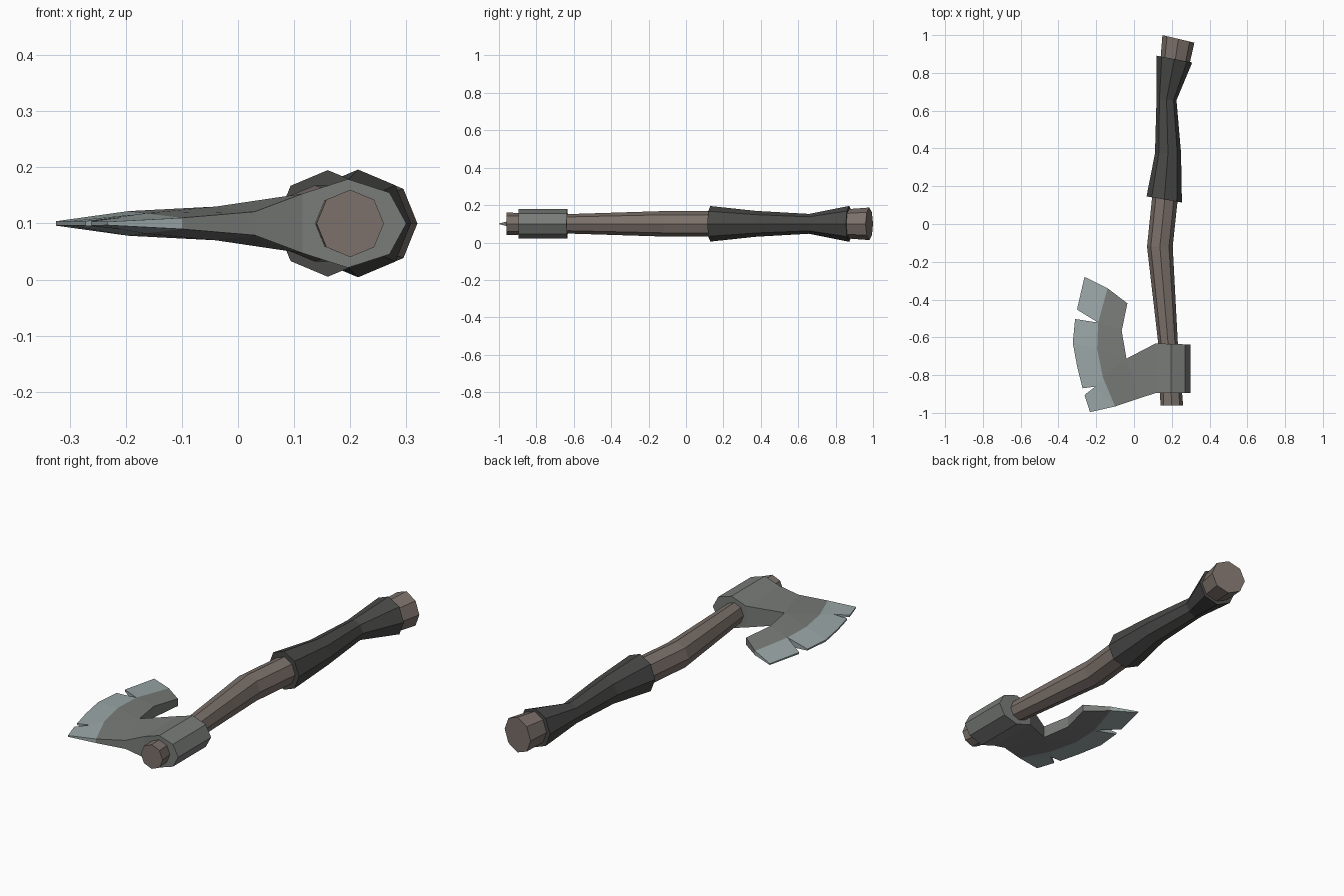
import bpy, bmesh, math
from mathutils import Vector

if "Cube" in bpy.data.objects:
    bpy.data.objects.remove(bpy.data.objects["Cube"])

Z = 0.1  # height of the symmetry plane


def material(name, rgb):
    m = bpy.data.materials.new(name)
    m.diffuse_color = (*rgb, 1)
    m.use_nodes = True
    m.node_tree.nodes["Principled BSDF"].inputs["Base Color"].default_value = m.diffuse_color
    return m


wood = material("wood", (0.20, 0.165, 0.145))
leather = material("leather", (0.065, 0.067, 0.063))
steel = material("steel", (0.19, 0.20, 0.19))
bright = material("bright_steel", (0.33, 0.39, 0.39))


def finish(bm, name, mats):
    bmesh.ops.remove_doubles(bm, verts=bm.verts, dist=0.0005)
    bmesh.ops.recalc_face_normals(bm, faces=bm.faces)
    mesh = bpy.data.meshes.new(name)
    bm.to_mesh(mesh)
    bm.free()
    for m in mats:
        mesh.materials.append(m)
    ob = bpy.data.objects.new(name, mesh)
    bpy.context.collection.objects.link(ob)
    return ob


def loft(name, rings, mat, sides=8):
    """Octagonal tube through rings of (x, y, radius, tilt)."""
    bm = bmesh.new()
    loops = []
    for x, y, r, tilt in rings:
        side = Vector((math.cos(tilt), math.sin(tilt), 0))
        c = Vector((x, y, Z))
        loops.append([bm.verts.new(c + side * r * math.cos(a) + Vector((0, 0, r * math.sin(a))))
                      for a in (2 * math.pi * i / sides for i in range(sides))])
    for a, b in zip(loops, loops[1:]):
        for i in range(sides):
            j = (i + 1) % sides
            bm.faces.new((a[i], a[j], b[j], b[i]))
    bm.faces.new(loops[0])
    bm.faces.new(loops[-1])
    return finish(bm, name, [mat])


# Wooden haft, running inside the grip to the pommel
loft("haft", [(0.20, -0.96, 0.06, 0), (0.18, -0.63, 0.052, 0), (0.137, -0.12, 0.068, 0),
              (0.163, 0.13, 0.068, -0.1), (0.18, 0.37, 0.055, 0), (0.172, 0.66, 0.042, -0.05),
              (0.217, 0.86, 0.078, -0.2), (0.235, 0.98, 0.087, -0.23)], wood)

# Leather grip
loft("grip", [(0.16, 0.13, 0.095, -0.17), (0.18, 0.375, 0.069, 0.02),
              (0.172, 0.658, 0.053, -0.05), (0.214, 0.873, 0.096, -0.19)], leather)

# Axe head: plan points with half thickness (x, y, h)
P = {
    # eye around the haft, low and high side
    "e0": (0.30, -0.895, 0), "f0": (0.30, -0.638, 0),
    "e1": (0.27, -0.895, 0.055), "f1": (0.27, -0.637, 0.055),
    "e2": (0.196, -0.895, 0.079), "f2": (0.196, -0.635, 0.079),
    "e3": (0.115, -0.895, 0.053), "f3": (0.115, -0.632, 0.053),
    # neck and inner curve
    "i0": (0.03, -0.922, 0.021), "i1": (-0.04, -0.713, 0.03),
    "i2": (-0.065, -0.565, 0.028), "i3": (-0.035, -0.42, 0.018),
    # start of the bevel
    "b0": (-0.10, -0.966, 0.010), "b1": (-0.165, -0.81, 0.018), "b2": (-0.195, -0.66, 0.022),
    "b3": (-0.19, -0.522, 0.021), "b4": (-0.14, -0.34, 0.011),
    # cutting edge with two notches
    "c0": (-0.233, -0.996, 0.003), "c1": (-0.262, -0.905, 0.004), "n0": (-0.205, -0.861, 0.011),
    "c2": (-0.272, -0.87, 0.004), "c3": (-0.30, -0.76, 0.004), "c4": (-0.324, -0.63, 0.004),
    "c5": (-0.312, -0.503, 0.004), "c6": (-0.302, -0.453, 0.004), "c7": (-0.262, -0.28, 0.003),
}
BODY = ["e0 e1 f1 f0", "e1 e2 f2 f1", "e2 e3 f3 f2", "e3 i0 i1 f3", "i0 b0 b1 i1",
        "i1 b1 b2", "i1 b2 b3 i2", "i2 b3 b4 i3"]
EDGE = ["b0 c0 c1 n0", "b0 n0 b1", "b1 n0 c2 c3", "b1 c3 c4 b2", "b2 c4 c5 b3", "b3 c6 c7 b4"]

bm = bmesh.new()
up = {k: bm.verts.new((x, y, Z + h)) for k, (x, y, h) in P.items()}
# Points without thickness share one vertex on the symmetry plane
down = {k: bm.verts.new((x, y, Z - h)) if h else up[k] for k, (x, y, h) in P.items()}
outline = {}
for faces, idx in ((BODY, 0), (EDGE, 1)):
    for f in faces:
        keys = f.split()
        bm.faces.new([up[k] for k in keys]).material_index = idx
        bm.faces.new([down[k] for k in reversed(keys)]).material_index = idx
        for a, b in zip(keys, keys[1:] + keys[:1]):
            outline.setdefault(frozenset((a, b)), []).append((a, b, idx))
# Rim walls along every outline edge
for uses in outline.values():
    if len(uses) == 1:
        a, b, idx = uses[0]
        wall = list(dict.fromkeys((up[a], down[a], down[b], up[b])))
        if len(wall) > 2:
            bm.faces.new(wall).material_index = idx
finish(bm, "axe_head", [steel, bright])
